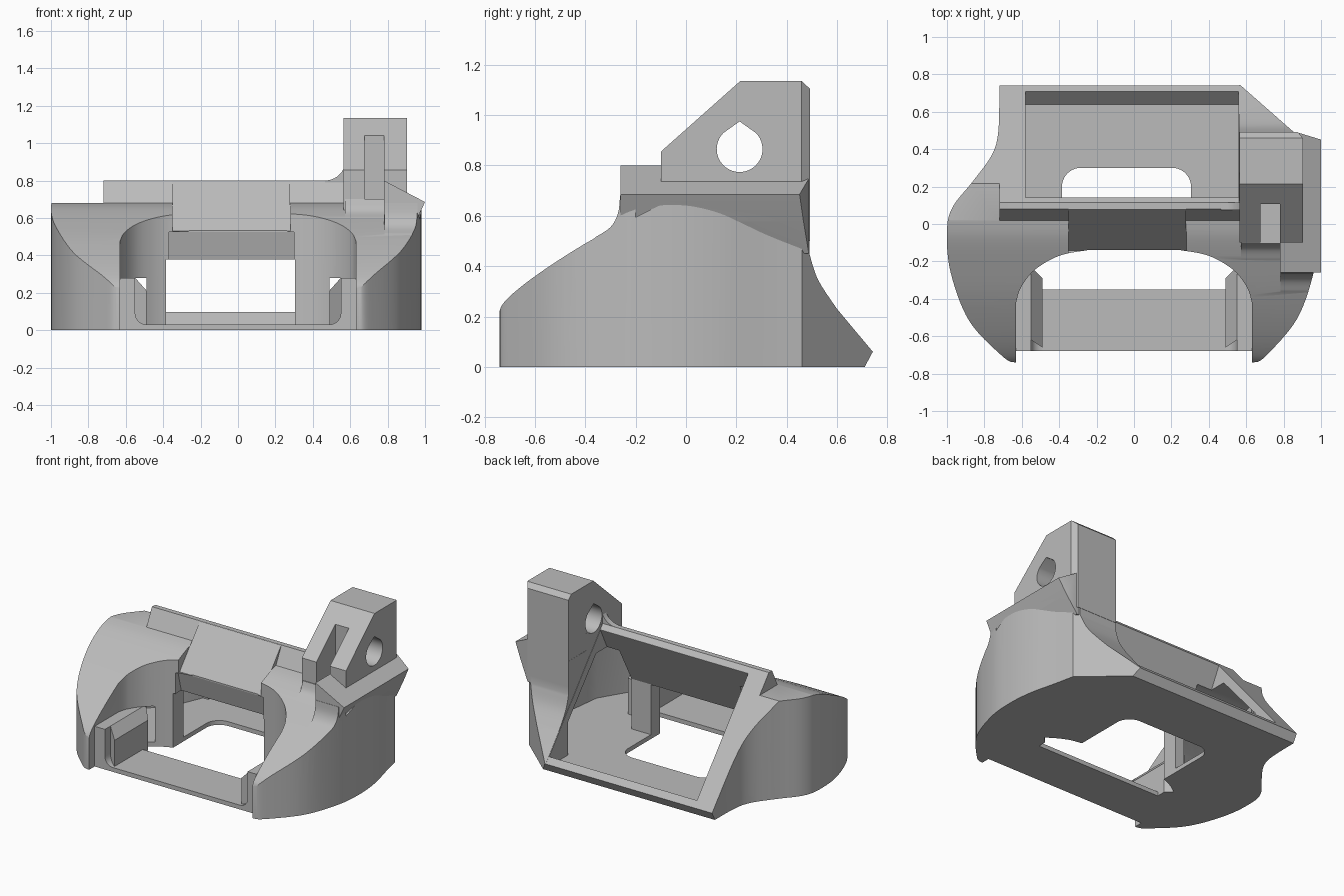
import bpy, bmesh, math
from mathutils import Vector

if "Cube" in bpy.data.objects:
    bpy.data.objects.remove(bpy.data.objects["Cube"])

grey = bpy.data.materials.new("plain grey")
grey.use_nodes = True
grey.diffuse_color = (0.5, 0.5, 0.5, 1)
grey.node_tree.nodes["Principled BSDF"].inputs["Base Color"].default_value = (0.5, 0.5, 0.5, 1)


def prism(name, axis, pts, lo, hi):
    """Extrude a 2D polygon along an axis: x takes (y, z), y takes (x, z), z takes (x, y)."""
    place = {"x": lambda a, b, c: (c, a, b),
             "y": lambda a, b, c: (a, c, b),
             "z": lambda a, b, c: (a, b, c)}[axis]
    bm = bmesh.new()
    face = bm.faces.new([bm.verts.new(place(a, b, lo)) for a, b in pts])
    res = bmesh.ops.extrude_face_region(bm, geom=[face])
    moved = [v for v in res["geom"] if isinstance(v, bmesh.types.BMVert)]
    bmesh.ops.translate(bm, verts=moved, vec=Vector(place(0, 0, hi - lo)))
    bmesh.ops.recalc_face_normals(bm, faces=bm.faces)
    mesh = bpy.data.meshes.new(name)
    bm.to_mesh(mesh)
    bm.free()
    mesh.materials.append(grey)
    ob = bpy.data.objects.new(name, mesh)
    bpy.context.collection.objects.link(ob)
    return ob


def combine(ob, other, op):
    """Apply a boolean and discard the tool object."""
    mod = ob.modifiers.new(op, "BOOLEAN")
    mod.operation, mod.object, mod.solver = op, other, "EXACT"
    bpy.context.view_layer.objects.active = ob
    bpy.ops.object.modifier_apply(modifier=mod.name)
    bpy.data.objects.remove(other)


def spline(pts, n=7):
    """Smooth open curve through the given points."""
    p = [Vector(q) for q in [pts[0], *pts, pts[-1]]]
    out = []
    for a, b, c, d in zip(p, p[1:], p[2:], p[3:]):
        for i in range(n):
            t = i / n
            out.append(tuple(0.5 * (2 * b + (c - a) * t + (2 * a - 5 * b + 4 * c - d) * t ** 2
                                    + (3 * b - a - 3 * c + d) * t ** 3)))
    return out + [pts[-1]]


def arc(cx, cy, r, start, end, n=10):
    return [(cx + r * math.cos(math.radians(start + (end - start) * i / n)),
             cy + r * math.sin(math.radians(start + (end - start) * i / n))) for i in range(n + 1)]


def flip(pts):
    return [(-x, y) for x, y in reversed(pts)]


# Body: plan outline trimmed to the side profile
left_edge = spline([(-0.64, -0.74), (-0.7, -0.71), (-0.88, -0.52), (-0.98, -0.26), (-1.0, -0.04),
                    (-0.97, 0.09), (-0.86, 0.23), (-0.76, 0.37), (-0.725, 0.5), (-0.72, 0.75)])
right_edge = spline([(0.89, 0.46), (0.92, 0.32), (0.965, 0.13), (0.98, -0.06), (0.96, -0.26),
                     (0.87, -0.51), (0.7, -0.71), (0.64, -0.74)])
outline = left_edge + [(0.56, 0.75)] + right_edge
body = prism("main_shell", "z", outline, 0, 1)
front_slope = spline([(-0.745, 0.2), (-0.72, 0.26), (-0.6, 0.36), (-0.4, 0.49), (-0.2, 0.595),
                      (-0.07, 0.655), (0.02, 0.68)], 5)
back_curve = spline([(0.49, 0.45), (0.525, 0.345), (0.6, 0.23)], 5)
combine(body, prism("trim", "x", [(-0.745, 0)] + front_slope + [(0.49, 0.68)] + back_curve
                    + [(0.742, 0.06), (0.71, 0)], -1.2, 1.2), "INTERSECT")

# Raised hood with a fillet running into the bracket
combine(body, prism("hood", "x", [(-0.07, 0.5), (0.08, 0.8), (0.3, 0.8), (0.3, 0.5)], -0.72, 0.565), "UNION")
combine(body, prism("hood_centre", "x", [(-0.17, 0.54), (0.05, 0.799), (0.2, 0.799), (0.2, 0.54)],
                    -0.349, 0.279), "UNION")
fillet = arc(0.465, 0.91, 0.11, -90, 0) + [(0.575, 0.75), (0.465, 0.75)]
combine(body, prism("hood_fillet", "y", fillet, 0.075, 0.115), "UNION")

# Sloped rear opening plane
combine(body, prism("rear_plane", "x", [(0.115, 0.8), (0.115, 0.95), (0.9, 0.95), (0.9, -0.13)],
                    -1.2, 0.562), "DIFFERENCE")

# Front arch, the slope above its centre and the overhang below
arch_left = spline([(-0.63, -0.42), (-0.605, -0.34), (-0.53, -0.245), (-0.4, -0.17), (-0.25, -0.14)])
arch = [(-0.63, -0.9)] + arch_left + flip(arch_left) + [(0.63, -0.9)]
combine(body, prism("arch", "z", arch, -0.1, 1), "DIFFERENCE")
combine(body, prism("recess", "x", [(-0.143, 0.53), (0.078, 0.8), (0.078, 0.9), (-0.6, 0.9), (-0.6, 0.53)],
                    -0.35, 0.28), "DIFFERENCE")
combine(body, prism("overhang", "x", [(-0.135, 0.525), (-0.095, 0.37), (-0.3, 0.37), (-0.3, 0.525)],
                    -0.37, 0.3), "DIFFERENCE")

# Outer ledge flaring out beside the bracket, blended into the slope in front
ledge = prism("side_ledge", "y", [(0.78, 0.45), (0.78, 0.8), (1.0, 0.685), (0.95, 0.58), (0.88, 0.45)],
              -0.26, 0.486)
combine(ledge, prism("ledge_trim", "z", [(0.84, 0.5), (1.02, 0.445), (1.02, 0.5)], 0, 1), "DIFFERENCE")
combine(body, ledge, "UNION")
blend_curve = [(-0.4, 0.47)] + spline([(-0.36, 0.515), (-0.3, 0.555), (-0.27, 0.61), (-0.262, 0.68)], 4)
blend = prism("ledge_blend", "x", blend_curve + [(-0.2, 0.68), (-0.2, 0.45)], 0.782, 1.1)
combine(blend, prism("blend_trim", "z", outline, 0, 1), "INTERSECT")
combine(body, blend, "UNION")
base = [(-0.22, 0.57)] + spline([(-0.19, 0.6), (-0.13, 0.64), (-0.105, 0.7)], 4)
combine(body, prism("bracket_blend", "x", base + [(0, 0.7), (0, 0.55)], 0.572, 0.79), "UNION")

# Mounting bracket with teardrop hole and slot
bracket = prism("mounting_bracket", "x", [(-0.1, 0.55), (-0.1, 0.855), (0.215, 1.135), (0.46, 1.135),
                                           (0.492, 1.105), (0.492, 0.5), (0.3, 0.5)], 0.563, 0.903)
combine(bracket, prism("corner_trim", "z", [(0.87, 0.5), (0.91, 0.45), (0.95, 0.5)], 0.4, 1.3), "DIFFERENCE")
combine(body, bracket, "UNION")
teardrop = arc(0.213, 0.865, 0.091, 135, 405, 32) + [(0.213, 0.975)]
combine(body, prism("hole", "x", teardrop, 0.5, 1.1), "DIFFERENCE")
combine(body, prism("slot", "z", [(0.675, -0.2), (0.78, -0.2), (0.78, 0.11), (0.675, 0.11)],
                    0.702, 1.04), "DIFFERENCE")

# Hollow interior, open at the rear
combine(body, prism("chamber", "x", [(-0.05, 0.03), (-0.05, 0.38), (0.143, 0.765), (0.143, 0.9), (0.9, 0.9),
                                      (0.9, 0.1), (0.71, 0.1), (0.64, 0.03)], -0.58, 0.56), "DIFFERENCE")

# Hollow side arms, joined to the interior and open below the arch
arm = [(-0.5, 0.5), (-0.62, 0.5), (-0.68, 0.36), (-0.78, 0.22), (-0.9, 0.08), (-0.93, -0.05),
       (-0.9, -0.3), (-0.73, -0.58), (-0.68, -0.42), (-0.64, -0.3), (-0.55, -0.19), (-0.45, -0.12)]
outlet = [(-0.6, -0.34), (-0.49, -0.34), (-0.49, -0.08), (-0.6, -0.08)]
for mirror in (list, flip):
    duct = prism("arm_duct", "z", mirror(arm), 0.03, 1)
    combine(duct, prism("roof", "x", [(-0.8, 0), (-0.8, 0.16), (-0.6, 0.3), (-0.4, 0.43), (0.02, 0.62),
                                      (0.19, 0.62), (0.51, 0.25), (0.51, 0)], -1, 1), "INTERSECT")
    combine(body, duct, "DIFFERENCE")
    combine(body, prism("outlet", "z", mirror(outlet), 0.032, 0.28), "DIFFERENCE")

# Window through the front wall and floor
window = [(-0.385, -0.3)] + arc(-0.285, 0.2, 0.1, 180, 90) + arc(0.205, 0.2, 0.1, 90, 0) + [(0.305, -0.3)]
combine(body, prism("window", "z", window, -0.1, 0.378), "DIFFERENCE")

# Front crossbar and the two outlet posts
parts = [body, prism("front_crossbar", "z", [(-0.632, -0.68), (0.632, -0.68), (0.632, -0.35),
                                             (-0.632, -0.35)], 0, 0.03)]
wall = [(-0.635, -0.68), (-0.55, -0.68), (-0.55, -0.22), (-0.6, -0.22), (-0.635, -0.3)]
pad = [(-0.56, -0.62), (-0.55, -0.62), (-0.49, -0.66), (-0.49, -0.29), (-0.55, -0.23), (-0.56, -0.23)]
for side, mirror in (("right", list), ("left", flip)):
    parts.append(prism(side + "_post", "z", mirror(wall), 0, 0.28))
    block = prism(side + "_post_pad", "z", mirror(pad), 0, 0.28)
    slope = [(-0.47, 0.19), (-0.55, 0.28), (-0.55, 0.4), (-0.4, 0.4), (-0.4, 0.19)]
    combine(block, prism("slope", "y", mirror(slope), -1, 0), "DIFFERENCE")
    parts.append(block)
    foot = [(-0.55, 0.03), (-0.55, 0.09)] + arc(-0.49, 0.09, 0.06, 180, 270, 6)
    parts.append(prism(side + "_post_foot", "y", mirror(foot), -0.68, -0.62))

# Shading
bpy.ops.object.select_all(action="DESELECT")
for ob in parts:
    ob.select_set(True)
bpy.context.view_layer.objects.active = body
bpy.ops.object.shade_smooth_by_angle(angle=math.radians(25))
